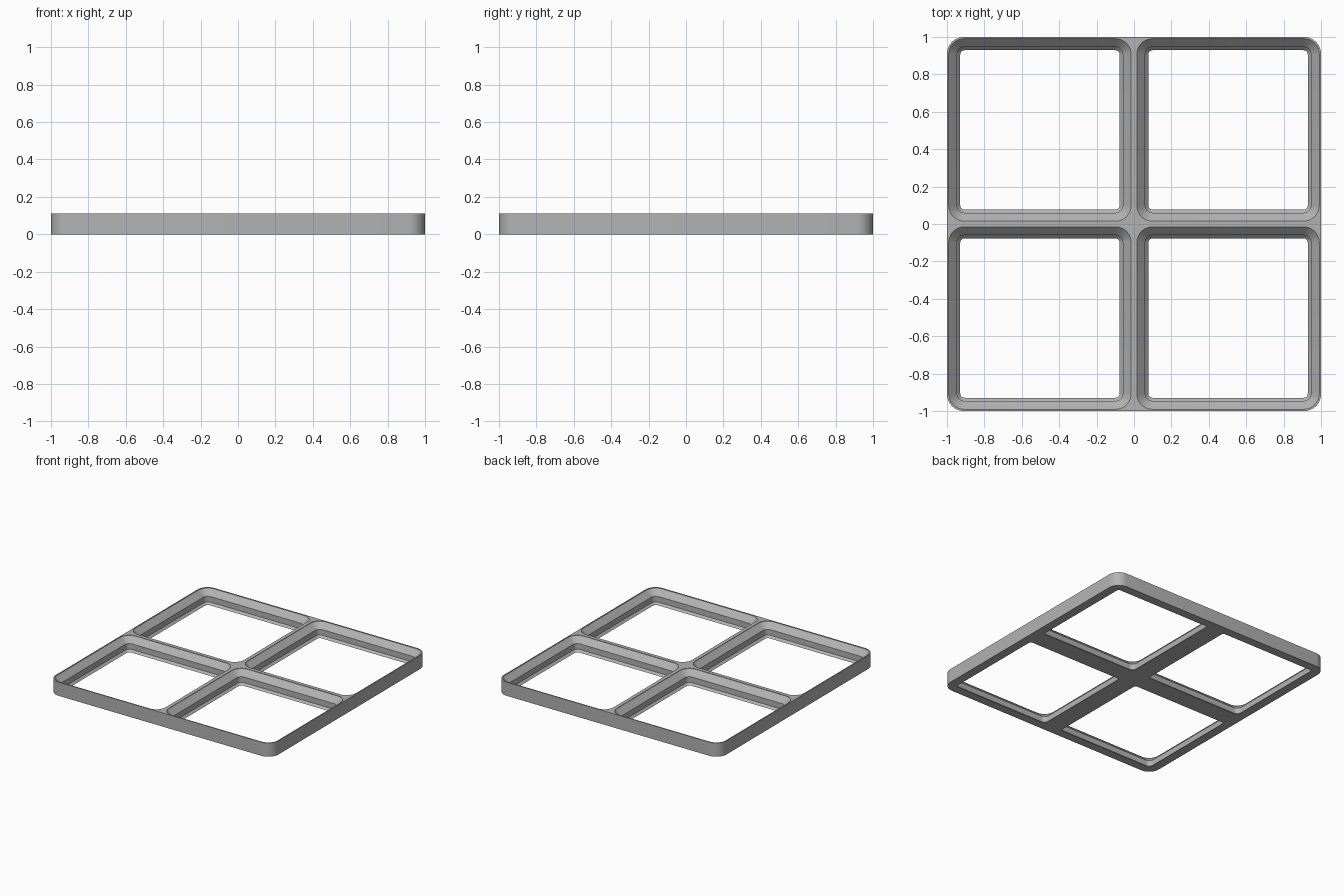
import bpy, bmesh, math

if "Cube" in bpy.data.objects:
    bpy.data.objects.remove(bpy.data.objects["Cube"])

HEIGHT = 0.111
PITCH = 0.503          # distance of each cell centre from the middle
ARC = 8                # segments per rounded corner

grey = bpy.data.materials.new("plain grey")
grey.use_nodes = True
colour = (0.45, 0.45, 0.45, 1)
grey.diffuse_color = colour
grey.node_tree.nodes["Principled BSDF"].inputs["Base Color"].default_value = colour


def ring(bm, half, radius, z, cx=0, cy=0):
    """Rounded square loop of vertices."""
    verts = []
    for corner in range(4):
        mid = math.pi / 4 + corner * math.pi / 2
        sx = math.copysign(half - radius, math.cos(mid))
        sy = math.copysign(half - radius, math.sin(mid))
        for i in range(ARC + 1):
            a = (corner + i / ARC) * math.pi / 2
            verts.append(bm.verts.new((cx + sx + radius * math.cos(a),
                                       cy + sy + radius * math.sin(a), z)))
    return verts


def loop_edges(bm, loop):
    return [bm.edges.get((a, b)) or bm.edges.new((a, b))
            for a, b in zip(loop, loop[1:] + loop[:1])]


def skin(bm, loops):
    for low, high in zip(loops, loops[1:]):
        n = len(low)
        for i in range(n):
            j = (i + 1) % n
            bm.faces.new((low[i], low[j], high[j], high[i]))


bm = bmesh.new()

# Outer wall
outer = [ring(bm, 1, 0.09, z) for z in (0, HEIGHT)]
skin(bm, outer)
bottom, top = loop_edges(bm, outer[0]), loop_edges(bm, outer[1])

# Stepped pocket walls: (half size, corner radius, height)
profile = [(0.426, 0.022, 0), (0.443, 0.039, 0.017),
           (0.443, 0.039, 0.063), (0.488, 0.084, 0.108), (0.488, 0.084, HEIGHT)]
for sx in (-1, 1):
    for sy in (-1, 1):
        loops = [ring(bm, h, r, z, sx * PITCH, sy * PITCH) for h, r, z in profile]
        skin(bm, loops)
        bottom += loop_edges(bm, loops[0])
        top += loop_edges(bm, loops[-1])

# Flat underside and top land, filled around the pockets
for edges in (bottom, top):
    bmesh.ops.triangle_fill(bm, edges=edges, use_beauty=True, use_dissolve=False)
bmesh.ops.recalc_face_normals(bm, faces=bm.faces)

mesh = bpy.data.meshes.new("grid_frame")
bm.to_mesh(mesh)
bm.free()
mesh.materials.append(grey)
frame = bpy.data.objects.new("grid_frame", mesh)
bpy.context.collection.objects.link(frame)

bpy.context.view_layer.objects.active = frame
frame.select_set(True)
bpy.ops.object.shade_smooth_by_angle(angle=math.radians(30))
